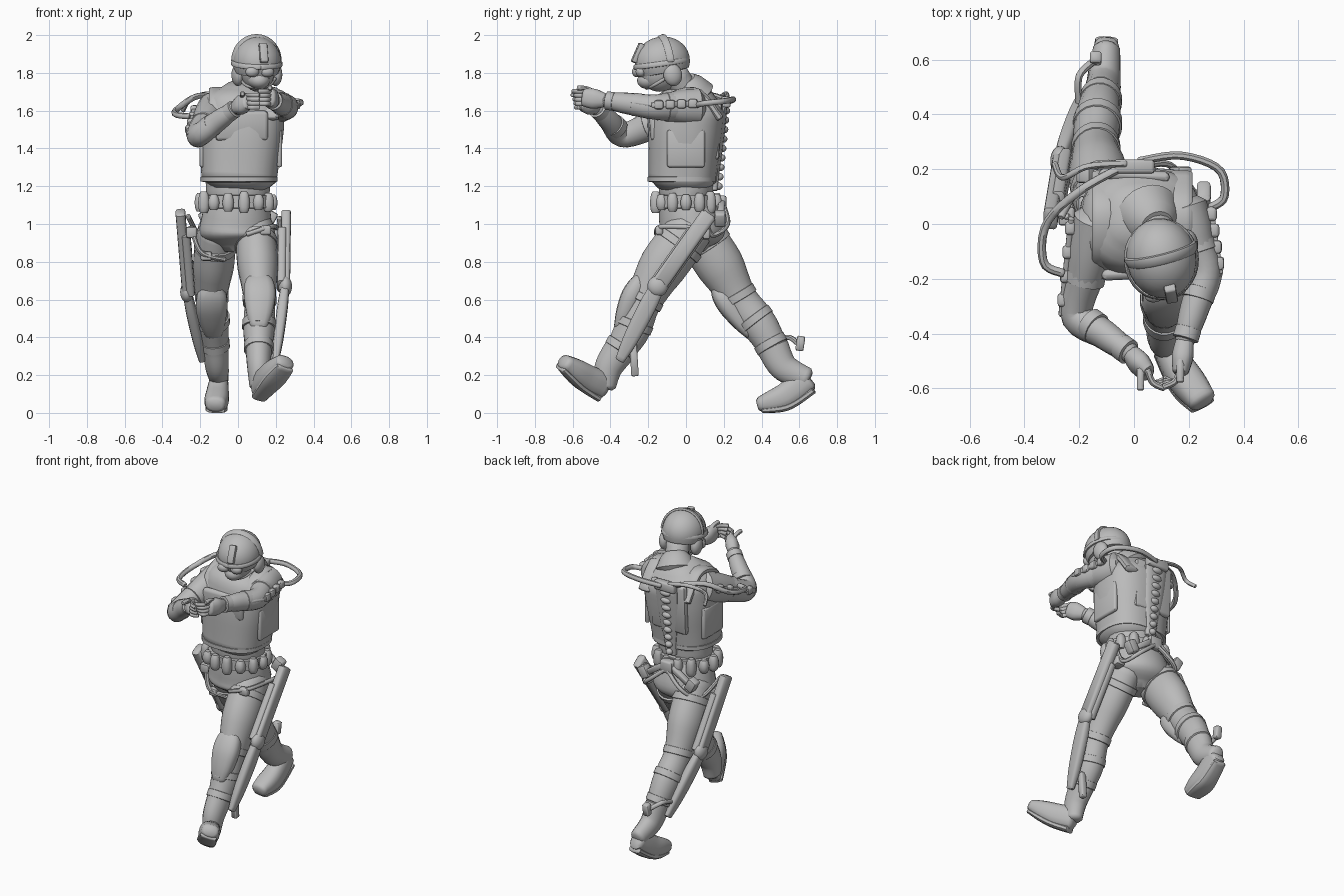
import bpy, bmesh, math
from mathutils import Vector as V, Euler

if "Cube" in bpy.data.objects:
    bpy.data.objects.remove(bpy.data.objects["Cube"])

colour = (.5, .5, .5, 1)
grey = bpy.data.materials.new("plain grey")
grey.use_nodes = True
grey.diffuse_color = colour
grey.node_tree.nodes["Principled BSDF"].inputs["Base Color"].default_value = colour


def finish(name, bm):
    """Turn a bmesh into a named, shaded object."""
    bmesh.ops.recalc_face_normals(bm, faces=bm.faces)
    mesh = bpy.data.meshes.new(name)
    bm.to_mesh(mesh)
    bm.free()
    part = bpy.data.objects.new(name, mesh)
    bpy.context.collection.objects.link(part)
    mesh.materials.append(grey)
    bpy.ops.object.select_all(action="DESELECT")
    bpy.context.view_layer.objects.active = part
    part.select_set(True)
    bpy.ops.object.shade_smooth_by_angle(angle=math.radians(45))


def curve(values, t):
    """Smooth value at fraction t of a list of numbers or points."""
    last = len(values) - 1
    i = min(int(t * last), last - 1)
    u = t * last - i
    before, start, end = values[max(i - 1, 0)], values[i], values[i + 1]
    after = values[min(i + 2, last)]
    slope_in, slope_out = (end - before) / 2, (after - start) / 2
    ease = u * u * (3 - 2 * u)
    return (start * (1 - ease) + end * ease + slope_in * (u * (1 - u) * (1 - u))
            - slope_out * (u * u * (1 - u)))


def limb(name, path, radii, depth=(1, 1), sides=16, square=1, rings=14, dome=.3):
    """Skin rounded rings along a smooth path; depth is front-to-side ratio."""
    path = [V(p) for p in path]
    centres = [curve(path, i / (rings - 1)) for i in range(rings)]
    bm, loops, side = bmesh.new(), [], None
    for i, centre in enumerate(centres):
        t = i / (rings - 1)
        along = (centres[min(i + 1, rings - 1)] - centres[max(i - 1, 0)]).normalized()
        if side is None:
            side = V((1, 0, 0)) if abs(along.x) < .85 else V((0, 1, 0))
        side = (side - along * side.dot(along)).normalized()
        front = along.cross(side)
        wide = curve(radii, t)
        deep = wide * (depth[0] + (depth[1] - depth[0]) * t)
        layers = [(0, 1)]
        if i == 0:
            layers.insert(0, (-dome, .7))
        if i == rings - 1:
            layers.append((dome, .7))
        for push, scale in layers:
            loop = []
            for k in range(sides):
                a = math.tau * (k + .5) / sides
                c, s = (math.copysign(abs(f(a)) ** square, f(a)) for f in (math.cos, math.sin))
                loop.append(bm.verts.new(centre + along * push * min(wide, deep)
                                         + (side * c * wide + front * s * deep) * scale))
            loops.append(loop)
    for low, high in zip(loops, loops[1:]):
        for k in range(sides):
            bm.faces.new((low[k], low[k - 1], high[k - 1], high[k]))
    bm.faces.new(loops[0])
    bm.faces.new(loops[-1])
    finish(name, bm)


def hose(name, path, radius):
    limb(name, path, [radius, radius], sides=8, rings=20)


def bar(name, a, b, wide, ratio=1):
    limb(name, [a, b], [wide, wide], (ratio, ratio), sides=12, square=.5, rings=2)


def strap(name, a, b, t, radius, ratio=1.15):
    """Short cuff around a limb at fraction t from a to b."""
    half = (b - a).normalized() * .02
    middle = a.lerp(b, t)
    limb(name, [middle - half, middle + half], [radius, radius], (ratio, ratio), sides=20, rings=2, dome=.1)


def shape(name, bm, place, size, turn):
    for v in bm.verts:
        v.co = V([c * s for c, s in zip(v.co, size)])
        v.co.rotate(Euler(turn))
        v.co += V(place)
    return bm


def ball(name, place, size, turn=(0, 0, 0), floor=-1):
    bm = bmesh.new()
    bmesh.ops.create_uvsphere(bm, u_segments=24, v_segments=14, radius=1)
    for v in bm.verts:
        v.co.z = max(v.co.z, floor)
    finish(name, shape(name, bm, place, size, turn))


def block(name, place, size, turn=(0, 0, 0), soft=.012):
    bm = bmesh.new()
    bmesh.ops.create_cube(bm, size=2)
    shape(name, bm, place, size, turn)
    bmesh.ops.bevel(bm, geom=bm.edges[:], offset=soft, segments=2, affect="EDGES", profile=.5)
    finish(name, bm)


def circle(centre, u, v, turn, count=13):
    """Points on an arc spanned by two axis vectors."""
    angles = [turn * k / (count - 1) for k in range(count)]
    return [V(centre) + V(u) * math.cos(a) + V(v) * math.sin(a) for a in angles]


# Torso and belt
limb("pelvis", [(-.01, .03, .88), (-.01, .03, .98), (0, 0, 1.14)], [.1, .19, .185, .16], (.9, .9), sides=24)
limb("waist", [(0, 0, 1.1), (0, 0, 1.26)], [.165, .175], (.85, .85), sides=24, rings=3)
limb("vest", [(.005, -.02, 1.235), (.02, 0, 1.5), (.04, .03, 1.7)], [.2, .208, .22, .222, .21, .14],
     (.9, .87), 28, .8)
limb("vest_hem", [(.005, -.02, 1.225), (.005, -.02, 1.25)], [.204, .204], (.9, .9), 28, .8, 2, .05)
block("chest_plate", (.02, -.175, 1.52), (.14, .022, .08), (.06, 0, .05), .02)
block("back_plate", (0, .17, 1.5), (.13, .02, .16), (-.05, 0, -.05), .018)
limb("collar", [(.05, .03, 1.68), (.075, 0, 1.74)], [.125, .09], sides=20, rings=3)
limb("neck", [(.07, 0, 1.7), (.1, -.06, 1.8)], [.07, .07], rings=4)
limb("belt", [(0, 0, 1.085), (0, 0, 1.15)], [.18, .18], (.87, .87), 28, .9, 2, .05)
pouches = 14
for k, spot in enumerate(circle((-.01, 0, 1.115), (.19, 0, 0), (0, .165, 0), math.tau, pouches + 1)[:-1]):
    low = V((0, 0, .028 + .008 * (k % 3)))
    limb("belt_pouch", [spot - low, spot + low], [.026, .031, .024], (1, 1), 12, .8, 5, .5)

# Head, helmet, headset and goggles
yaw = (.2, 0, .18)
ball("head", (.105, -.14, 1.815), (.09, .115, .115), yaw)
ball("jaw", (.11, -.19, 1.765), (.06, .07, .05), yaw)
ball("helmet", (.1, -.125, 1.86), (.128, .148, .132), yaw, -.45)
limb("helmet_band", circle((.1, -.11, 1.86), (.122, .03, 0), (0, -.02, .132), math.pi),
     [.01, .01], (2, 2), 8, .6, 24)
limb("goggle_strap", circle((.1, -.13, 1.85), (.02, -.138, -.02), (.125, .02, 0), math.tau),
     [.01, .01], (1.4, 1.4), 8, .6, 32)
block("goggle_mount", (.135, -.255, 1.905), (.022, .016, .055), (-.42, 0, .18), .008)
for side in (-1, 1):
    ball("goggle_lens", (.115 + side * .04, -.25 + side * .01, 1.805), (.036, .026, .028), yaw)
    ball("ear_cup", (.1 + side * .1, -.09 + side * .02, 1.79), (.034, .05, .06), yaw)
    hose("chin_strap", [(.105 + side * .09, -.11, 1.77), (.105 + side * .06, -.17, 1.735), (.11, -.21, 1.72)], .01)

# Joint positions: the left leg strides forward, the right one trails
left = dict(
    hip=(.09, .03, .98), thigh=(.105, -.12, .78), knee=(.115, -.23, .58), calf=(.11, -.295, .42),
    ankle=(.11, -.41, .24), heel=(.11, -.43, .14), instep=(.17, -.54, .195), toe=(.25, -.645, .27),
    rod_top=(.255, .12, 1.05), rod_knee=(.25, -.15, .67), rod_tip=(.2, -.35, .28),
    shoulder=(.18, .06, 1.62), elbow=(.26, -.18, 1.62), wrist=(.185, -.43, 1.655), knuckle=(.17, -.54, 1.67))
right = dict(
    hip=(-.11, .05, .98), thigh=(-.13, .18, .78), knee=(-.14, .285, .6), calf=(-.13, .4, .45),
    ankle=(-.11, .52, .24), heel=(-.1, .64, .18), instep=(-.11, .52, .085), toe=(-.12, .39, .045),
    rod_top=(-.305, .02, 1.06), rod_knee=(-.27, .23, .64), rod_tip=(-.19, .46, .28),
    shoulder=(-.13, .02, 1.6), elbow=(-.21, -.33, 1.47), wrist=(-.01, -.475, 1.615), knuckle=(.05, -.545, 1.65))

for word, side, joints in (("left", 1, left), ("right", -1, right)):
    at = {joint: V(place) for joint, place in joints.items()}
    hip, thigh, knee, calf, ankle = (at[j] for j in ("hip", "thigh", "knee", "calf", "ankle"))
    shoulder, elbow, wrist, knuckle = (at[j] for j in ("shoulder", "elbow", "wrist", "knuckle"))
    heel, instep, toe = at["heel"], at["instep"], at["toe"]
    across = V((1, 0, 0))
    front = (ankle - hip).cross(across).normalized()
    sole = across.cross(toe - heel).normalized()

    # Leg with guards and straps
    limb(word + "_leg", [hip, thigh, knee, calf, ankle],
         [.1, .108, .109, .094, .082, .084, .082, .068, .058], (1.2, 1.14), 20, rings=21)
    limb(word + "_knee_guard", [hip.lerp(knee, .72) + front * .075, knee + front * .07, calf + front * .065],
         [.05, .078, .085, .07, .045], (.6, .7), 14, .75)
    strap(word + "_thigh_strap", hip, thigh, .45, .114, 1.2)
    strap(word + "_knee_strap", thigh, knee, .9, .09)
    strap(word + "_shin_strap", knee, calf, .7, .09)
    strap(word + "_ankle_strap", calf, ankle, .4, .078)

    # Boot
    limb(word + "_boot_shaft", [calf.lerp(ankle, .5), ankle, heel], [.07, .062, .05], (1.25, 1.2))
    limb(word + "_boot", [heel, instep, toe], [.046, .058, .064, .052], (1.5, .75), square=.8)
    limb(word + "_boot_sole", [heel + sole * .07, instep + sole * .055, toe + sole * .035],
         [.042, .05, .06, .05], (.45, .3), 12, .7)

    # Powered leg frame
    top, joint, tip = at["rod_top"], at["rod_knee"], at["rod_tip"]
    inward = across * -side * .02
    bar(word + "_thigh_rod", top, joint, .026, 1.7)
    bar(word + "_thigh_cover", top.lerp(joint, .25) + inward, joint + inward, .024, 2.2)
    ball(word + "_knee_joint", joint, (.036, .055, .055))
    limb(word + "_shin_plate", [joint, tip], [.022, .028, .026, .017], (1.8, 1.5), 12, .6)
    block(word + "_hip_mount", hip.lerp(top, .7) - V((0, 0, .08)), (.03, .035, .03))
    block(word + "_thigh_clasp", hip.lerp(thigh, .4) + front * .13 + across * side * .05, (.03, .02, .025))
    hose(word + "_thigh_hose", [hip.lerp(top, .7) - V((0, 0, .05)), hip.lerp(thigh, .3) + front * .13 + across * side * .08,
                                hip.lerp(thigh, .5) + front * .13 - across * side * .05], .013)

    # Arm with pads and cuffs
    limb(word + "_arm", [shoulder, shoulder.lerp(elbow, .5), elbow, elbow.lerp(wrist, .5), wrist],
         [.09, .084, .068, .06, .056, .05, .035], (1.12, 1.05), 18, rings=22)
    ball(word + "_elbow_pad", elbow - V((0, 0, .012)), (.054, .06, .052))
    strap(word + "_arm_strap", shoulder, elbow, .6, .075, 1.04)
    strap(word + "_forearm_strap", elbow, wrist, .3, .06, 1.04)
    strap(word + "_cuff", elbow, wrist, .88, .048, 1.04)

    # Arm frame
    out = V((side * .055, 0, .01))
    rail_start, rail_end = shoulder + out * 1.8, elbow + out
    bar(word + "_arm_rail", rail_start, rail_end, .011, 1.3)
    for k in range(4):
        block(word + "_rail_clip", rail_start.lerp(rail_end, .1 + k / 4), (.02, .025, .024))
    hose(word + "_arm_link", [rail_end, elbow.lerp(wrist, .3) + out, elbow.lerp(wrist, .6) + out / 2], .01)

    # Hand with bent fingers
    limb(word + "_palm", [wrist, wrist.lerp(knuckle, .5), knuckle], [.034, .04, .03], (1.1, 1.6), 12, .8)
    for k in range(4):
        base = knuckle + V((0, .01, .022 * (k - 1.5)))
        bend = base + V((-side * .02, -.045, 0))
        hose(word + "_finger", [base, bend, bend + V((-side * .04, -.01 * k + .01, 0))], .0125)
    thumb = wrist.lerp(knuckle, .4) + V((-side * .01, 0, .03))
    hose(word + "_thumb", [thumb, thumb + V((0, -.05, .025)), thumb + V((0, -.1, .03))], .014)

    # Vest straps, side panels and hip hoses
    x = .03 + side * .14
    limb(word + "_shoulder_strap", [(x, -.16, 1.56), (x, -.09, 1.67), (x, .06, 1.7), (x, .18, 1.56)],
         [.045, .045], (.45, .45), 12, .6)
    block(word + "_side_panel", (.015 + side * .205, 0, 1.4), (.014, .1, .1))
    bar(word + "_hip_arm", (side * .02, .19, 1.12), (side * .15, .18, 1.03), .018)
    hose(word + "_hip_hose", [(0, .2, 1.1), (side * .12, .22, 1), (side * .2, .14, .94), hip.lerp(top, .8)], .013)
    block(word + "_hip_pack", (side * .17, .18, 1.03), (.03, .03, .04), (0, side * .5, 0))

# Spine frame and shoulder hoses
limb("spine_plate", [(0, .15, 1.18), (0, .165, 1.35), (0, .195, 1.62)], [.035, .045, .07, .08], (.5, .3), 12, .6)
for k in range(9):
    ball("spine_link", (0, .172 + .005 * k, 1.2 + .05 * k), (.022 + .002 * k, .022, .02))
block("spine_head", (0, .21, 1.645), (.075, .026, .03))
block("hip_hub", (0, .185, 1.11), (.045, .03, .04))
hose("left_shoulder_hose", [(.02, .23, 1.65), (.17, .25, 1.66), (.31, .2, 1.65), (.33, .1, 1.64), (.28, .06, 1.63)], .016)
hose("right_shoulder_hose", [(-.02, .22, 1.65), (-.2, .12, 1.68), (-.32, 0, 1.61), (-.33, -.14, 1.58),
                             (-.26, -.18, 1.57)], .016)
hose("right_upper_hose", [(-.03, .22, 1.67), (-.17, .21, 1.69), (-.26, .17, 1.65), (-.29, .22, 1.6)], .012)

# Calf and ankle pegs
bar("left_calf_peg", (.17, -.28, .36), (.17, -.27, .2), .02)
hose("right_ankle_link", [(-.2, .44, .37), (-.2, .54, .4), (-.14, .6, .36)], .014)
bar("right_ankle_peg", (-.14, .6, .335), (-.14, .61, .4), .022)
